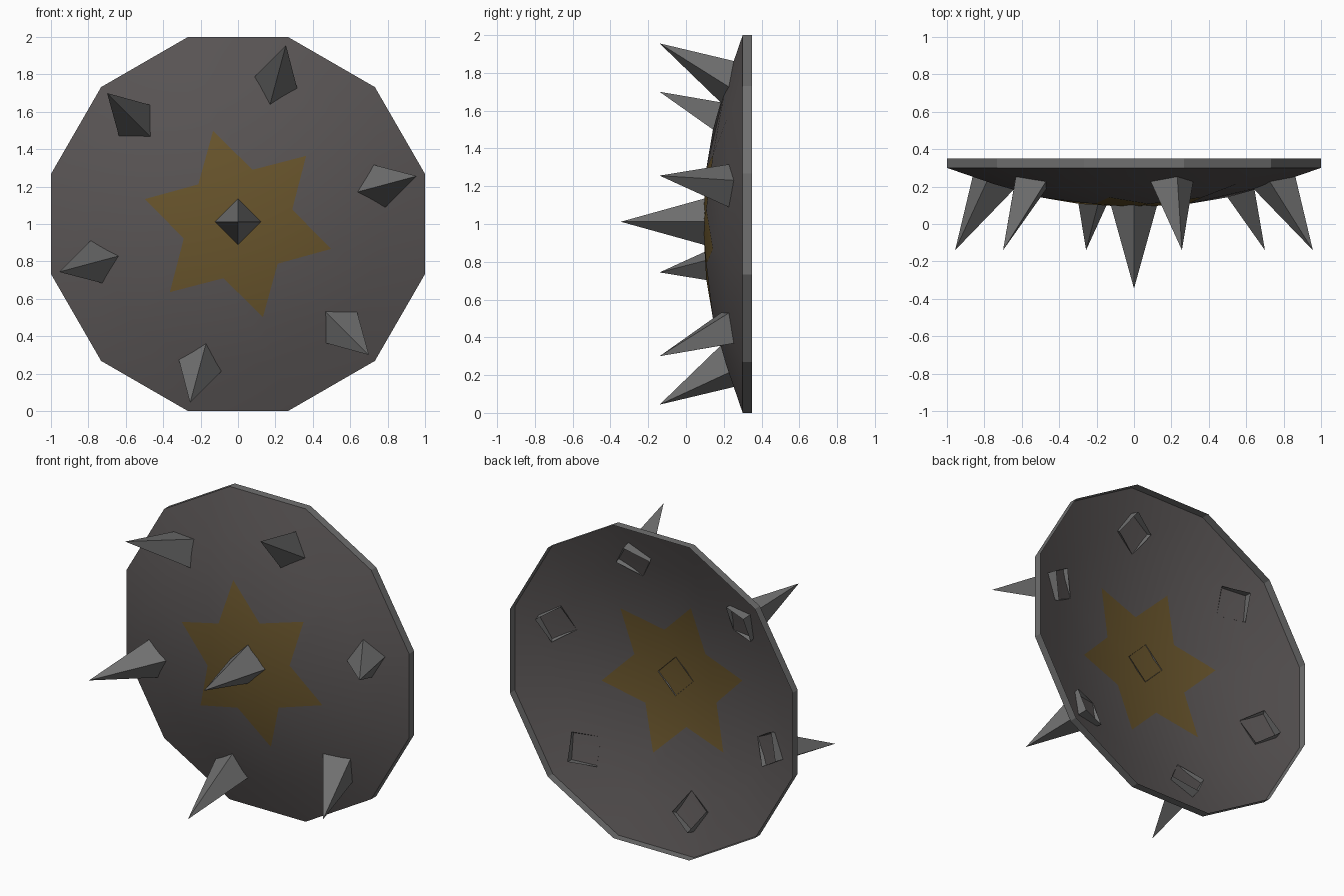
import bpy
from math import sin, cos, radians, atan2
from mathutils import Vector

if "Cube" in bpy.data.objects:
    bpy.data.objects.remove(bpy.data.objects["Cube"])

CZ = 1.0      # height of the shield centre
RIM = 1.035   # corner radius of the twelve-sided outline


def material(name, rgb):
    m = bpy.data.materials.new(name)
    m.diffuse_color = (*rgb, 1)
    m.use_nodes = True
    m.node_tree.nodes["Principled BSDF"].inputs["Base Color"].default_value = m.diffuse_color
    return m


def polar(r, deg, y):
    return Vector((r * cos(radians(deg)), y, CZ + r * sin(radians(deg))))


def build(name, verts, faces, mats):
    me = bpy.data.meshes.new(name)
    me.from_pydata(verts, [], faces)
    for m in mats:
        me.materials.append(m)
    ob = bpy.data.objects.new(name, me)
    bpy.context.collection.objects.link(ob)
    return ob


dark = material("dark_iron", (0.10, 0.09, 0.09))
gold = material("dull_gold", (0.14, 0.09, 0.025))
steel = material("steel", (0.16, 0.16, 0.16))
ANGLES = [15 + 30 * k for k in range(12)]


# Domed plate: star-shaped inner ring, middle ring, outer ring
def star_point(k):
    return polar(0.515, ANGLES[k], 0.142) if k % 2 else polar(0.30, ANGLES[k], 0.107)


verts = [Vector((0, 0.09, CZ))]
verts += [star_point(k) for k in range(12)]
verts += [polar(0.77, a, 0.212) for a in ANGLES]
verts += [polar(RIM, a, 0.30) for a in ANGLES]
faces = []
for k in range(12):
    n = (k + 1) % 12
    faces.append((0, 1 + k, 1 + n))
for ring in (1, 13):
    for k in range(12):
        n = (k + 1) % 12
        faces.append((ring + k, ring + 12 + k, ring + 12 + n, ring + n))
plate = build("shield_plate", verts, faces, [dark, gold])
for i, p in enumerate(plate.data.polygons):
    p.use_smooth = True
    p.material_index = 1 if i < 12 else 0

# Thin rim band behind the plate, open at the back
verts = [polar(RIM, a, y) for y in (0.30, 0.35) for a in ANGLES]
faces = [(k, 12 + k, 12 + (k + 1) % 12, (k + 1) % 12) for k in range(12)]
build("shield_rim", verts, faces, [steel])


# Four-sided open spikes, base square to the axis
def spike(name, base, tip, side):
    axis = (tip - base).normalized()
    up = axis.cross(side)
    corners = [base + d * 0.125 for d in (side, up, -side, -up)]
    build(name, corners + [tip], [(k, (k + 1) % 4, 4) for k in range(4)], [steel])


spike("centre_spike", Vector((0, 0.105, CZ + 0.012)), Vector((0, -0.345, CZ + 0.012)),
      Vector((1, 0, 0)))
for i in range(6):
    a = 15 + 60 * i
    tangent = Vector((-sin(radians(a)), 0, cos(radians(a))))
    spike(f"outer_spike_{i + 1}", polar(0.77, a, 0.25), polar(0.99, a, -0.14), tangent)
